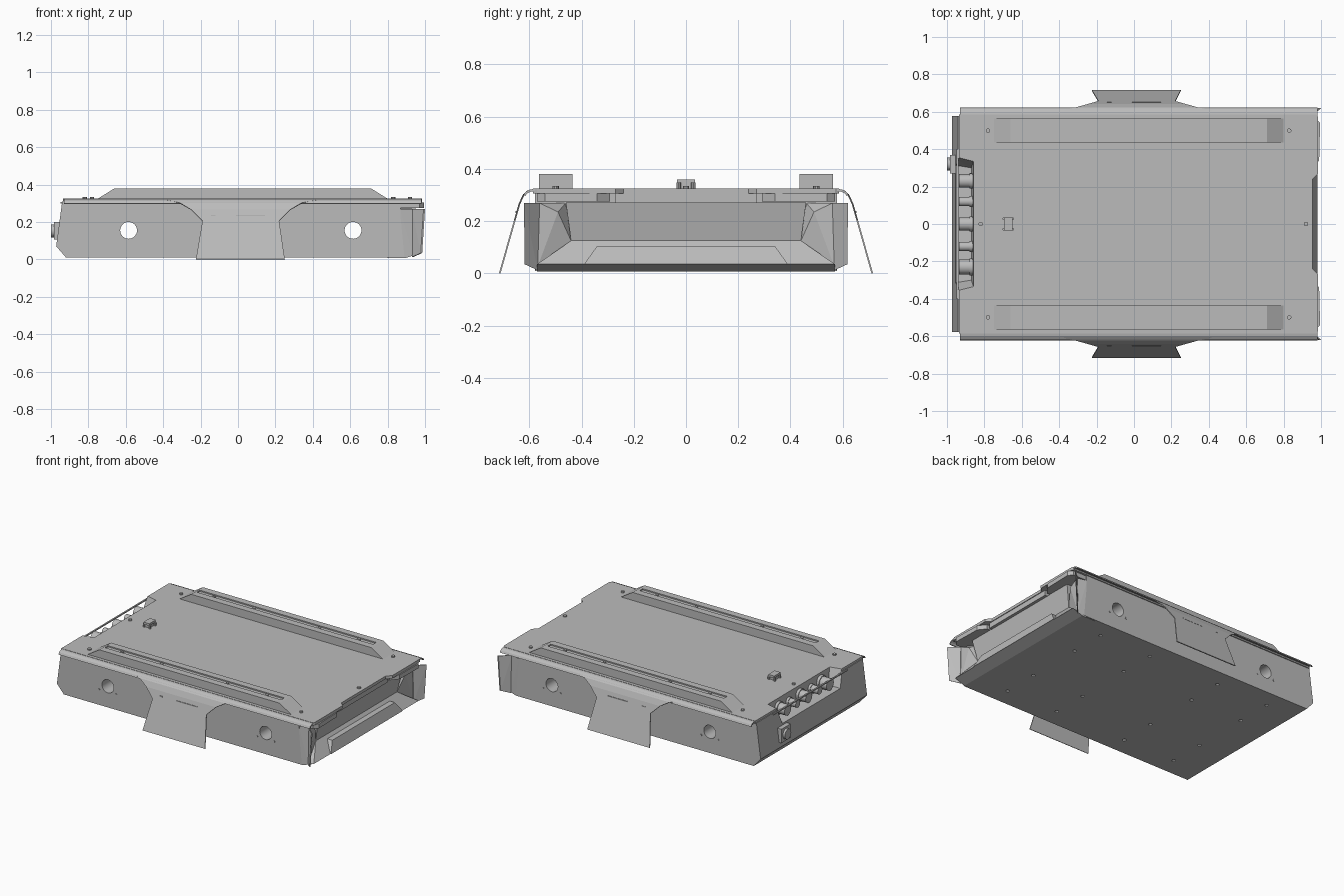
import bpy, bmesh, math
from mathutils import Matrix, Vector

cube = bpy.data.objects.get("Cube")
if cube:
    bpy.data.objects.remove(cube)

GREY = (0.5, 0.5, 0.5, 1)
mat = bpy.data.materials.new("light_grey_metal")
mat.use_nodes = True
mat.diffuse_color = GREY
mat.node_tree.nodes["Principled BSDF"].inputs["Base Color"].default_value = GREY
WALL = 0.578


def finish(name, bm):
    bmesh.ops.recalc_face_normals(bm, faces=bm.faces)
    mesh = bpy.data.meshes.new(name)
    bm.to_mesh(mesh)
    bm.free()
    ob = bpy.data.objects.new(name, mesh)
    bpy.context.collection.objects.link(ob)
    mesh.materials.append(mat)
    return ob


def hull(name, pts):
    bm = bmesh.new()
    for p in pts:
        bm.verts.new(p)
    bmesh.ops.convex_hull(bm, input=bm.verts)
    bmesh.ops.dissolve_limit(bm, angle_limit=0.01, verts=bm.verts, edges=bm.edges)
    return finish(name, bm)


def both(pts):
    """Points repeated on both sides of the centre line."""
    return [(x, s * y, z) for x, y, z in pts for s in (-1, 1)]


def prism(name, profile, axis, lo, hi):
    """Extrude an outline of two coordinates along x, y or z."""
    bm = bmesh.new()
    def at(p, d):
        v = list(p)
        v.insert(axis, d)
        return bm.verts.new(v)
    face = bm.faces.new([at(p, lo) for p in profile])
    ext = bmesh.ops.extrude_face_region(bm, geom=[face])
    shift = Vector([hi - lo if i == axis else 0 for i in range(3)])
    bmesh.ops.translate(bm, vec=shift, verts=[g for g in ext["geom"] if isinstance(g, bmesh.types.BMVert)])
    return finish(name, bm)


def box(name, x, y, z):
    return prism(name, [(x[0], y[0]), (x[1], y[0]), (x[1], y[1]), (x[0], y[1])], 2, *z)


def cyl(name, pos, r, length, axis="Z", n=20):
    bm = bmesh.new()
    bmesh.ops.create_cone(bm, cap_ends=True, segments=n, radius1=r, radius2=r, depth=length)
    turn = {"X": Matrix.Rotation(math.pi / 2, 4, "Y"), "Y": Matrix.Rotation(math.pi / 2, 4, "X"),
            "Z": Matrix.Identity(4)}[axis]
    bm.transform(Matrix.Translation(pos) @ turn)
    ob = finish(name, bm)
    bpy.ops.object.select_all(action="DESELECT")
    ob.select_set(True)
    bpy.context.view_layer.objects.active = ob
    bpy.ops.object.shade_smooth_by_angle(angle=0.6)
    return ob


def cut(ob, tool, keep=False):
    mod = ob.modifiers.new("cut", "BOOLEAN")
    mod.operation, mod.object, mod.solver = "DIFFERENCE", tool, "EXACT"
    bpy.context.view_layer.objects.active = ob
    bpy.ops.object.modifier_apply(modifier=mod.name)
    if not keep:
        bpy.data.objects.remove(tool)


# Body with slanted connector end, side openings and floor holes
body = prism("body", [(-0.92, 0.01), (-0.972, 0.07), (-0.94, 0.31), (0.87, 0.31), (0.87, 0.01)], 1, -WALL, WALL)
for x in (-0.585, 0.615):
    cut(body, cyl("tube_cutter", (x, 0, 0.155), 0.045, 2, "Y", 32))
for x in (-0.7, -0.3, 0.25, 0.65):
    for y in (-0.45, -0.2, 0.2, 0.45):
        cut(body, cyl("hole_cutter", (x, y, 0.01), 0.012, 0.03, n=10))

# Top plate with a notch at the sill end
deck = prism("top_plate", [(-0.935, -0.585), (0.975, -0.585), (0.985, -0.57), (0.985, -0.27), (0.955, -0.24),
                           (0.955, 0.24), (0.985, 0.27), (0.985, 0.57), (0.975, 0.585), (-0.935, 0.585)],
             2, 0.305, 0.325)

# Connector pocket cut through body and plate, with a thin rim bar
pocket = hull("pocket_cutter", both([(-1.05, 0.41, 0.4), (-1.05, 0.33, 0.2), (-0.85, 0.36, 0.4), (-0.87, 0.3, 0.22)]))
cut(body, pocket, keep=True)
cut(deck, pocket)
box("pocket_rim_bar", (-0.948, -0.938), (-0.4, 0.4), (0.298, 0.306))

# Connectors and power socket
for i, (y, r) in enumerate([(-0.23, 0.04), (-0.12, 0.025), (0, 0.036), (0.12, 0.025), (0.23, 0.036)]):
    cyl(f"connector_base_{i}", (-0.87, y, 0.265), r * 1.15, 0.02, "X")
    cyl(f"connector_{i}", (-0.9, y, 0.265), r, 0.07, "X")
box("power_socket", (-0.985, -0.95), (0.27, 0.37), (0.105, 0.2))
cyl("socket_ring", (-0.98, 0.32, 0.152), 0.035, 0.04, "X")

# Sill end: steep upper panel, sloped sill and raised plate
hull("end_upper_panel", both([(0.93, 0.46, 0.272), (0.9, 0.44, 0.125), (0.8, 0.46, 0.272), (0.8, 0.44, 0.125)]))
hull("end_sill", both([(0.975, 0.57, 0.035), (0.9, 0.57, 0.008), (0.9, 0.44, 0.125),
                       (0.8, 0.57, 0.008), (0.8, 0.44, 0.125)]))
hull("end_plate", both([(0.98, 0.39, 0.035), (0.955, 0.34, 0.105), (0.88, 0.39, 0.035), (0.88, 0.34, 0.105)]))
box("end_top_block", (0.8, 0.95), (-0.27, 0.27), (0.27, 0.31))

for s, side in ((-1, "front"), (1, "back")):
    def sided(pts):
        return [(x, s * y, z) for x, y, z in pts]

    def span(a, b):
        return tuple(sorted((s * a, s * b)))

    # Corner block, thin outward flare, and bracket under the plate
    hull(f"{side}_corner_block", sided([(0.865, WALL, 0.27), (0.865, WALL, 0.2), (0.89, WALL, 0.01),
                                        (0.865, WALL, 0.01), (0.935, 0.562, 0.27), (0.935, 0.57, 0.02),
                                        (0.93, 0.49, 0.235), (0.9, 0.44, 0.125), (0.865, 0.46, 0.27)]))
    hull(f"{side}_corner_flare", sided([(x + d, y, z) for d in (0, -0.008) for x, y, z in
                                        ((0.938, 0.56, 0.27), (0.938, 0.568, 0.012),
                                         (0.985, 0.618, 0.035), (1.0, 0.62, 0.27))]))
    hull(f"{side}_corner_bracket", sided([(x, y, z) for z in (0.275, 0.305) for x, y in
                                          ((0.86, 0.29), (0.95, 0.29), (0.99, 0.34), (0.995, 0.54),
                                           (0.97, 0.57), (0.86, 0.57))]))

    # Overhanging rolled edge: thin curved sheet
    prism(f"{side}_edge_strip", [(s * y, z) for y, z in
                                 ((0.575, 0.325), (0.6, 0.32), (0.615, 0.311), (0.622, 0.298),
                                  (0.615, 0.297), (0.608, 0.306), (0.597, 0.312), (0.575, 0.316))],
          0, -0.93, 0.98)

    # Raised rail with a slot in its top
    a, b = span(0.435, 0.563)
    rail = prism(f"{side}_rail", [(-0.75, 0.324), (-0.66, 0.38), (0.71, 0.38), (0.8, 0.324)], 1, a, b)
    cut(rail, box("slot_cutter", (-0.65, 0.69), span(0.482, 0.516), (0.372, 0.4)))
    for x in (-0.53, -0.23, 0.27, 0.57):
        cyl(f"{side}_rail_bolt", (x, s * 0.499, 0.374), 0.011, 0.01, n=10)
    for x in (-0.78, 0.83):
        cyl(f"{side}_deck_bolt", (x, s * 0.499, 0.328), 0.012, 0.012, n=10)

    # Side skirt: bent sheet with a narrow waist
    bm = bmesh.new()
    rows = [(0.605, 0.315, -0.38, 0.42), (0.622, 0.3, -0.31, 0.34), (0.638, 0.265, -0.25, 0.28),
            (0.655, 0.205, -0.19, 0.22), (0.713, 0.0, -0.225, 0.25)]
    strip = [[bm.verts.new((x, s * y, z)) for x in (x0, x1)] for y, z, x0, x1 in rows]
    for p, q in zip(strip, strip[1:]):
        bm.faces.new((p[0], p[1], q[1], q[0]))
    skirt = finish(f"{side}_skirt", bm)
    solid = skirt.modifiers.new("thickness", "SOLIDIFY")
    solid.thickness, solid.offset = 0.006, 0
    for x in ((-0.145, -0.12), (-0.01, 0.145)):
        box(f"{side}_skirt_slot", x, span(0.646, 0.652), (0.232, 0.238))

    # Small wall screws beside the round openings
    for x in (-0.65, -0.52, 0.55, 0.68):
        cyl(f"{side}_wall_screw", (x, s * WALL, 0.115), 0.007, 0.008, "Y", 8)

# Centre bolts and small sensor mount
for x in (-0.82, 0.92):
    cyl("centre_bolt", (x, 0, 0.328), 0.012, 0.012, n=10)
box("sensor_base", (-0.69, -0.655), (-0.025, 0.025), (0.324, 0.345))
box("sensor_cap", (-0.695, -0.65), (-0.035, 0.035), (0.345, 0.36))
for x in (-0.695, -0.65):
    for y in (-0.028, 0.028):
        cyl("sensor_post", (x, y, 0.335), 0.008, 0.024, n=8)
